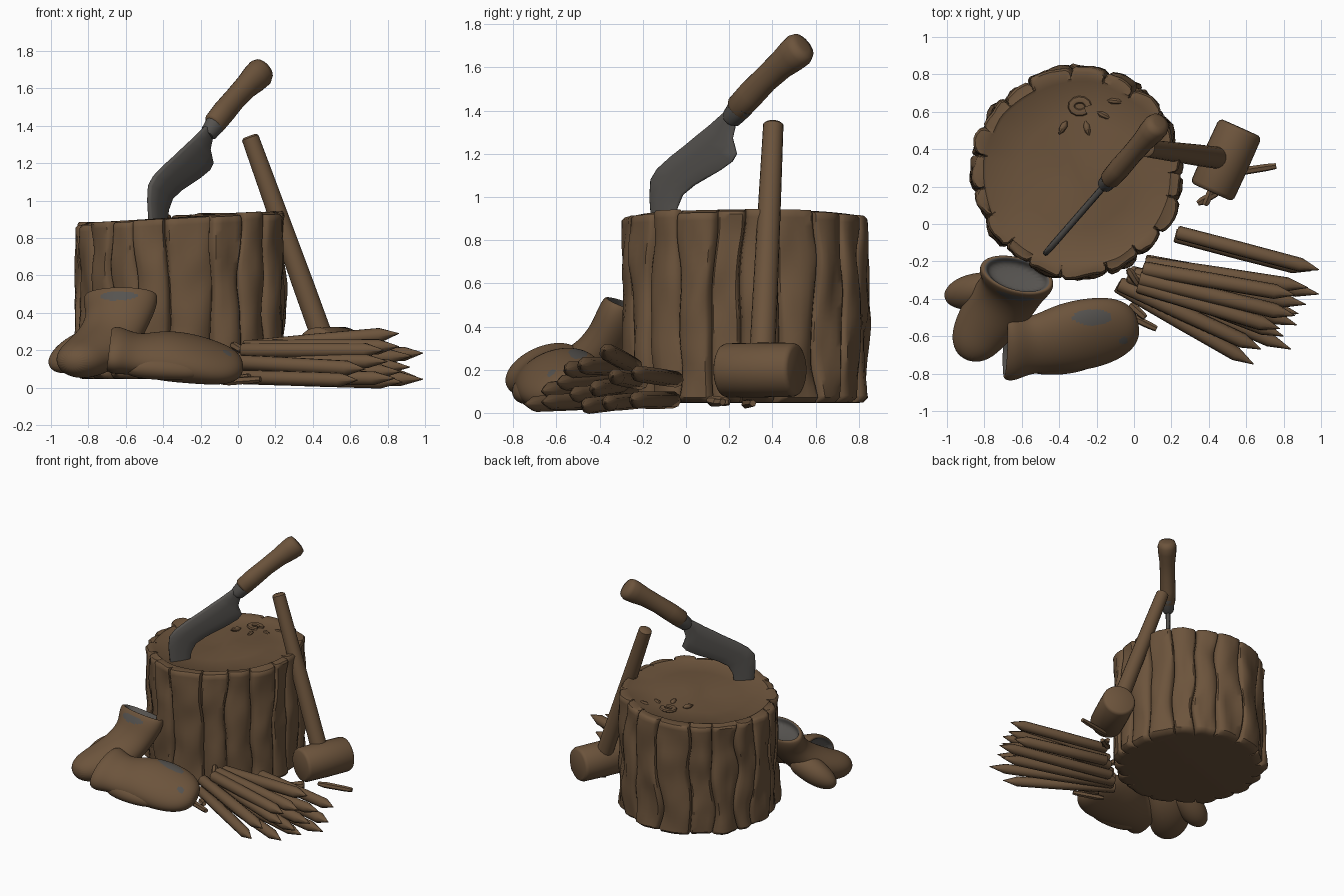
import bpy, bmesh, math, random
from mathutils import Vector, noise

random.seed(4)


def mat(name, rgb):
    m = bpy.data.materials.new(name)
    m.diffuse_color = (*rgb, 1)
    return m


BROWN = mat("wood_brown", (0.15, 0.088, 0.045))
GREY = mat("steel_grey", (0.092, 0.086, 0.079))


def finish(name, bm, mats, angle=40):
    bmesh.ops.recalc_face_normals(bm, faces=bm.faces)
    me = bpy.data.meshes.new(name)
    bm.to_mesh(me)
    bm.free()
    ob = bpy.data.objects.new(name, me)
    bpy.context.collection.objects.link(ob)
    for m in mats:
        me.materials.append(m)
    bpy.ops.object.select_all(action='DESELECT')
    bpy.context.view_layer.objects.active = ob
    ob.select_set(True)
    bpy.ops.object.shade_smooth_by_angle(angle=math.radians(angle))
    return ob


def round_off(ob, levels):
    sub = ob.modifiers.new("rounding", 'SUBSURF')
    sub.levels = sub.render_levels = levels
    bpy.ops.object.modifier_apply(modifier=sub.name)


def loft(rings, grey_bands=0):
    """Skin closed rings; the first grey_bands bands (and start cap) get slot 1."""
    bm = bmesh.new()
    vs = [[bm.verts.new(p) for p in r] for r in rings]
    n = len(rings[0])
    for i in range(len(vs) - 1):
        for j in range(n):
            k = (j + 1) % n
            f = bm.faces.new((vs[i][j], vs[i][k], vs[i + 1][k], vs[i + 1][j]))
            f.material_index = int(i < grey_bands)
    bm.faces.new(vs[0]).material_index = int(grey_bands > 0)
    bm.faces.new(vs[-1])
    return bm


def tube_rings(path, wide, sides):
    """path: (centre, half width, half thickness); wide: direction of the width."""
    pts = [Vector(p[0]) for p in path]
    rings = []
    for i, (c, a, b) in enumerate(path):
        t = (pts[min(i + 1, len(pts) - 1)] - pts[max(i - 1, 0)]).normalized()
        u = Vector(wide)
        u = (u - t * u.dot(t)).normalized()
        v = t.cross(u)
        rings.append([pts[i] + u * a * math.cos(q) + v * b * math.sin(q)
                      for q in (2 * math.pi * j / sides for j in range(sides))])
    return rings


def tube(name, path, wide=(0.1, 0.3, 1), sides=16, angle=40, mats=(BROWN,)):
    return finish(name, loft(tube_rings(path, wide, sides)), mats, angle)


def rod(name, p, q, profile, sides=16, angle=40):
    """Straight turned part; profile: (fraction along, radius)."""
    p, q = Vector(p), Vector(q)
    return tube(name, [(p.lerp(q, t), r, r) for t, r in profile], sides=sides, angle=angle)


# --- stump: bark plates separated by wandering grooves ---
CX, CY, PLATES = -0.305, 0.275, 19
edges = [2 * math.pi * (k + random.uniform(-0.22, 0.22)) / PLATES for k in range(PLATES)]
edges.append(edges[0] + 2 * math.pi)
swell = [random.uniform(-0.012, 0.01) for _ in range(PLATES)]
rise = [random.uniform(-0.012, 0.01) for _ in range(PLATES)]
section = [(0, -0.045), (0.04, -0.016), (0.12, -0.004), (0.3, 0), (0.5, 0.003),
           (0.7, 0), (0.88, -0.004), (0.96, -0.016)]


def stump_ring(h, inset=0.0, flat=None, lift=0.0):
    ring = []
    for k in range(PLATES):
        for f, d in section:
            a0, a1 = (edges[m] + 0.09 * noise.noise((m % PLATES * 3.7, h * 2.6, 1)) for m in (k, k + 1))
            a = a0 + (a1 - a0) * f
            x, y = math.cos(a), math.sin(a)
            if flat is not None:
                r, z = flat + 0.012 * noise.noise((x * 3, y * 3, 5)), lift
            else:
                r = 0.56 + swell[k] + d - inset + 0.03 * noise.noise((x * 4, y * 4, h * 3))
                r += 0.012 * noise.noise((x * 9, y * 9, h * 5))
                z = rise[k]
            top = 0.908 + 0.03 * x + z
            ring.append((CX + x * r, CY + y * r, 0.045 + (top - 0.045) * h))
    return ring


rings = [stump_ring(0, 0.06), stump_ring(0.004, 0.025), stump_ring(0.03)]
rings += [stump_ring(i / 24) for i in range(1, 24)]
rings += [stump_ring(0.985), stump_ring(1.0, 0.012), stump_ring(1.0, 0.025),
          stump_ring(1.0, flat=0.5, lift=0.004), stump_ring(1.0, flat=0.485, lift=-0.006),
          stump_ring(1.0, flat=0.3, lift=-0.004), stump_ring(1.0, flat=0.1, lift=-0.004)]
finish("stump", loft(rings), [BROWN], 45)

# knot and splinters on the cut face
knot = [(Vector((-0.29 + 0.045 * math.cos(q), 0.63 + 0.035 * math.sin(q), 0.91)), 0.012, 0.02)
        for q in (i * 0.55 for i in range(11))]
tube("stump_knot", knot, (0, 0, 1), 8)
for i, (x, y, dx, dy) in enumerate([(-0.36, 0.55, -0.04, -0.07), (-0.2, 0.6, 0.08, -0.04),
                                    (-0.26, 0.55, 0.02, -0.08), (-0.15, 0.66, 0.1, -0.01)]):
    rod(f"stump_splinter_{i}", (x, y, 0.908), (x + dx, y + dy, 0.91),
        [(0, 0.004), (0.3, 0.018), (0.7, 0.016), (1, 0.003)], 8)


# --- machete: profile given in (y, z), lying in a slanted vertical plane ---
def on_plane(y, z):
    return Vector((-0.48 + (y + 0.165) * 0.87, y, z))


# spine and cutting edge are paired so the blade can be lens-shaped across
spine = [(-0.155, 0.87), (-0.165, 1.0), (-0.16, 1.08), (-0.13, 1.13), (-0.07, 1.185), (0.0, 1.24),
         (0.06, 1.29), (0.11, 1.33), (0.155, 1.37), (0.195, 1.405)]
edge = [(-0.05, 0.87), (-0.04, 0.95), (-0.015, 1.01), (0.04, 1.055), (0.10, 1.09), (0.16, 1.125),
        (0.215, 1.165), (0.235, 1.2), (0.215, 1.27), (0.235, 1.36)]
side = Vector((1, -0.87, 0)).normalized()
rings = []
for s, e in zip(spine, edge):
    s, e = on_plane(*s), on_plane(*e)
    front = [s.lerp(e, t) + side * w for t, w in
             ((0, 0.008), (0.05, 0.015), (0.35, 0.018), (0.7, 0.015), (0.95, 0.008), (1, 0.003))]
    back = [p - 2 * side * (p - s).dot(side) for p in reversed(front)]
    rings.append(front + back)
finish("machete_blade", loft(rings), [GREY], 60)

tube("machete_bolster", [(on_plane(y, z), a, b) for y, z, a, b in
     [(0.20, 1.35, 0.03, 0.03), (0.21, 1.365, 0.05, 0.042), (0.262, 1.428, 0.062, 0.052)]],
     (0, 0, 1), 16, mats=(GREY,))
tube("machete_handle", [(on_plane(y, z), a, b) for y, z, a, b in
     [(0.232, 1.402, 0.052, 0.044), (0.242, 1.412, 0.064, 0.054), (0.30, 1.475, 0.066, 0.058),
      (0.37, 1.547, 0.063, 0.056), (0.44, 1.612, 0.068, 0.059), (0.49, 1.655, 0.079, 0.068),
      (0.522, 1.682, 0.082, 0.07), (0.54, 1.70, 0.07, 0.06), (0.545, 1.705, 0.04, 0.03)]],
     (0, 0, 1), 20, 60)

# --- mallet leaning on the stump ---
rod("mallet_handle", (0.062, 0.405, 1.345), (0.475, 0.35, 0.2),
    [(0, 0.035), (0.008, 0.047), (0.3, 0.052), (0.7, 0.058), (1, 0.06)], 18)
rod("mallet_head", (0.415, 0.17, 0.197), (0.57, 0.515, 0.2),
    [(0, 0.105), (0.02, 0.118), (0.06, 0.125), (0.5, 0.127), (0.94, 0.125), (0.98, 0.118), (1, 0.105)], 28)

# --- heap of sharpened stakes: butt end to point ---
stakes = [((0.23, -0.045, 0.155), (0.99, -0.245, 0.185)), ((0.22, -0.06, 0.06), (0.95, -0.25, 0.06)),
          ((0.06, -0.20, 0.06), (0.99, -0.375, 0.045)), ((0.06, -0.21, 0.145), (0.93, -0.34, 0.17)),
          ((0.05, -0.24, 0.215), (0.86, -0.38, 0.29)), ((-0.02, -0.26, 0.06), (0.88, -0.48, 0.03)),
          ((0.0, -0.27, 0.135), (0.92, -0.43, 0.11)), ((0.03, -0.29, 0.215), (0.86, -0.49, 0.22)),
          ((-0.04, -0.29, 0.06), (0.84, -0.67, 0.05)), ((-0.03, -0.28, 0.15), (0.80, -0.60, 0.14)),
          ((-0.09, -0.33, 0.06), (0.64, -0.75, 0.04)), ((-0.08, -0.32, 0.14), (0.68, -0.67, 0.10)),
          ((0.02, -0.33, 0.2), (0.78, -0.56, 0.2)), ((0.04, -0.25, 0.1), (0.87, -0.54, 0.085))]
for i, (p, q) in enumerate(stakes):
    r = random.uniform(0.037, 0.042)
    rod(f"stake_{i}", p, q, [(0, r * 0.85), (0.012, r), (0.45, r * 1.04), (0.87, r), (1, 0.002)], 9, 50)

# chips and twigs on the ground
chips = [((-0.09, -0.46, 0.03), (0.12, -0.56, 0.045)), ((-0.02, -0.43, 0.04), (0.06, -0.5, 0.06)),
         ((0.34, 0.11, 0.05), (0.45, 0.17, 0.05)), ((0.38, 0.1, 0.06), (0.42, 0.2, 0.05)),
         ((0.50, 0.27, 0.04), (0.76, 0.31, 0.045)), ((-0.03, -0.24, 0.23), (0.02, -0.32, 0.2))]
for i, (p, q) in enumerate(chips):
    rod(f"wood_chip_{i}", p, q, [(0, 0.014), (0.2, 0.022), (0.8, 0.02), (1, 0.016)], 6, 30)


# --- mittens: hollow grey cuff, rounded hand, thumb, worn grey patches ---
def mitten(name, path, wide, thumb, patches):
    c0, c1 = Vector(path[0][0]), Vector(path[1][0])
    rings = tube_rings(path, wide, 24)
    deep, lip = (c1 - c0) * 0.9, (c1 - c0) * 0.02
    inner = [[c0 + (p - c0) * s + d for p in rings[0]]
             for s, d in ((0.7, deep), (0.8, lip * 8), (0.86, lip))]
    ob = finish(name, loft(inner + rings, 2), [BROWN, GREY], 60)
    round_off(ob, 3)
    for f in ob.data.polygons:
        for c, r in patches:
            if sum(((f.center[i] - c[i]) / r[i]) ** 2 for i in range(3)) < 1:
                f.material_index = 1
    round_off(tube(name + "_thumb", thumb, wide, 14, 60), 2)


mitten("front_mitten",
       [((-0.69, -0.66, 0.205), 0.185, 0.10), ((-0.65, -0.66, 0.20), 0.195, 0.115),
        ((-0.58, -0.65, 0.185), 0.165, 0.10), ((-0.50, -0.64, 0.17), 0.165, 0.105),
        ((-0.38, -0.61, 0.17), 0.195, 0.125), ((-0.24, -0.585, 0.155), 0.205, 0.115),
        ((-0.11, -0.56, 0.13), 0.185, 0.098), ((-0.02, -0.545, 0.115), 0.135, 0.078),
        ((0.025, -0.535, 0.11), 0.06, 0.035)],
       (0.1, 0.9, 0.38),
       [((-0.62, -0.72, 0.12), 0.06, 0.05), ((-0.5, -0.73, 0.115), 0.085, 0.07),
        ((-0.34, -0.725, 0.105), 0.085, 0.065), ((-0.22, -0.71, 0.09), 0.06, 0.05),
        ((-0.18, -0.705, 0.085), 0.02, 0.02)],
       [((-0.23, -0.50, 0.25), (0.11, 0.045, 0.1)), ((-0.06, -0.62, 0.16), (0.03, 0.025, 0.05))])

mitten("rear_mitten",
       [((-0.625, -0.27, 0.50), 0.205, 0.105), ((-0.63, -0.295, 0.44), 0.205, 0.115),
        ((-0.645, -0.335, 0.36), 0.175, 0.11), ((-0.69, -0.40, 0.265), 0.175, 0.115),
        ((-0.76, -0.49, 0.195), 0.17, 0.12), ((-0.83, -0.585, 0.155), 0.15, 0.11),
        ((-0.87, -0.67, 0.14), 0.12, 0.09), ((-0.89, -0.73, 0.135), 0.05, 0.04)],
       (0.95, -0.28, 0.0),
       [((-0.68, -0.33, 0.27), 0.08, 0.08), ((-0.78, -0.35, 0.23), 0.1, 0.1),
        ((-0.88, -0.365, 0.175), 0.105, 0.095), ((-0.96, -0.385, 0.135), 0.08, 0.07),
        ((-1.01, -0.395, 0.115), 0.03, 0.025)],
       [((-0.64, -0.385, 0.49), (0.11, 0.06, 0.025))])
